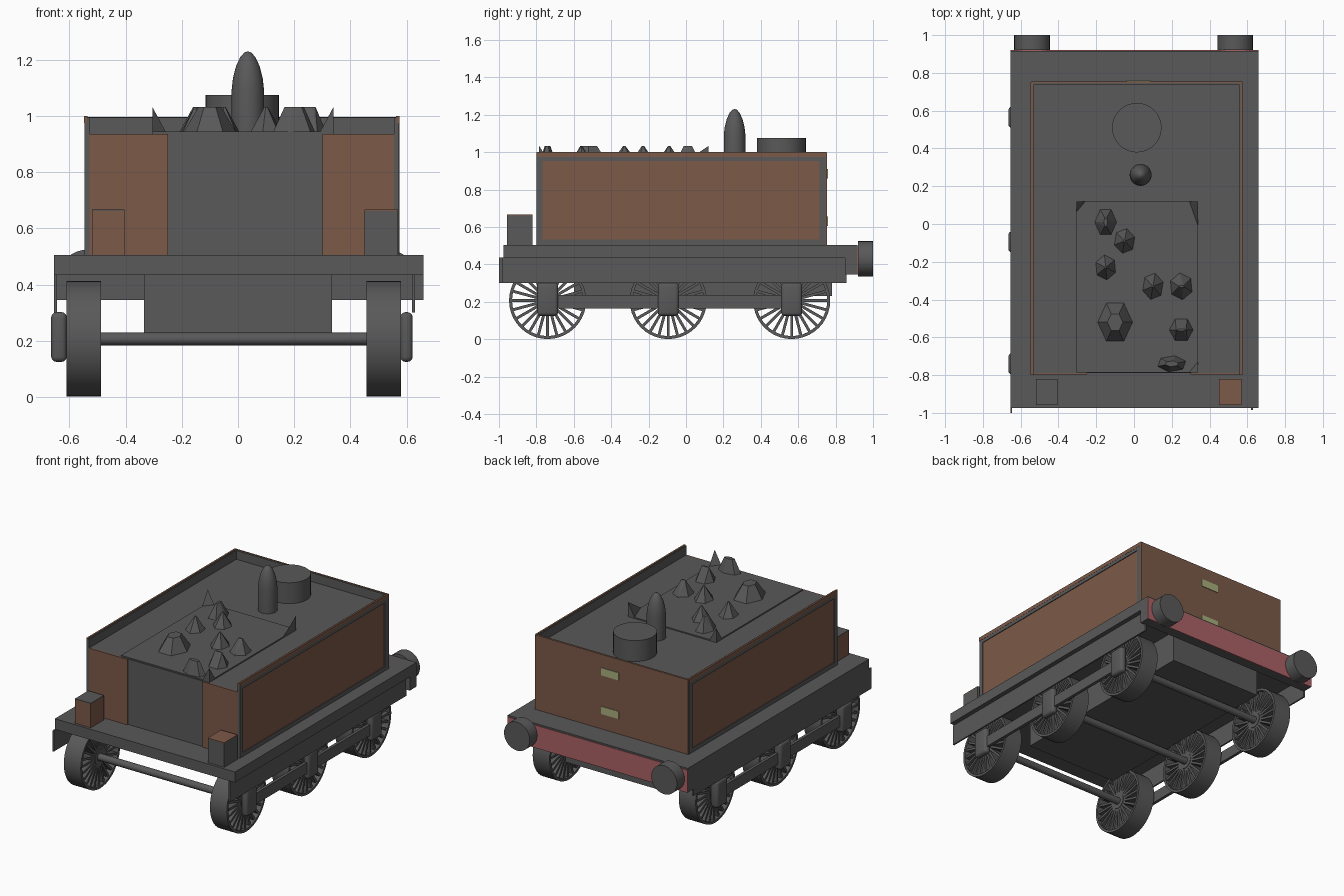
import bpy, bmesh, math
from mathutils import Matrix, Vector

if "Cube" in bpy.data.objects:
    bpy.data.objects.remove(bpy.data.objects["Cube"])


def material(name, rgb):
    m = bpy.data.materials.new(name)
    m.diffuse_color = (*rgb, 1)
    m.use_nodes = True
    m.node_tree.nodes["Principled BSDF"].inputs["Base Color"].default_value = m.diffuse_color
    return m


GREY = material("dark_grey", (0.10, 0.10, 0.10))
BROWN = material("brown", (0.20, 0.10, 0.065))
RED = material("beam_red", (0.41, 0.12, 0.13))
LABEL = material("pale_green", (0.40, 0.43, 0.20))


def finish(name, bm, mats, smooth=False):
    bmesh.ops.recalc_face_normals(bm, faces=bm.faces[:])
    me = bpy.data.meshes.new(name)
    bm.to_mesh(me)
    bm.free()
    for m in mats:
        me.materials.append(m)
    ob = bpy.data.objects.new(name, me)
    bpy.context.collection.objects.link(ob)
    if smooth:
        bpy.context.view_layer.objects.active = ob
        ob.select_set(True)
        bpy.ops.object.shade_smooth_by_angle(angle=math.radians(35))
        ob.select_set(False)
    return ob


def add_box(bm, x, y, z, turn=None):
    size = (x[1] - x[0], y[1] - y[0], z[1] - z[0])
    mid = ((x[0] + x[1]) / 2, (y[0] + y[1]) / 2, (z[0] + z[1]) / 2)
    m = Matrix.Translation(mid) @ Matrix.Diagonal((*size, 1))
    bmesh.ops.create_cube(bm, size=1, matrix=(turn @ m) if turn else m)


def box(name, x, y, z, mat=GREY, bevel=0):
    bm = bmesh.new()
    add_box(bm, x, y, z)
    if bevel:
        bmesh.ops.bevel(bm, geom=bm.edges[:], offset=bevel, segments=3,
                        profile=0.5, affect='EDGES')
    return finish(name, bm, [mat], bevel > 0)


def lathe(name, profile, place, mat=GREY, n=32):
    """Spin (radius, height) points around local z, then place the result."""
    bm = bmesh.new()
    vs = [bm.verts.new((r, 0, h)) for r, h in profile]
    es = [bm.edges.new(p) for p in zip(vs, vs[1:])]
    bmesh.ops.spin(bm, geom=vs + es, axis=(0, 0, 1), cent=(0, 0, 0),
                   angle=math.tau, steps=n)
    bmesh.ops.remove_doubles(bm, verts=bm.verts[:], dist=1e-5)
    bm.transform(place)
    return finish(name, bm, [mat], True)


def at(x, y, z):
    return Matrix.Translation((x, y, z))


TO_X = Matrix.Rotation(math.pi / 2, 4, 'Y')    # local z becomes +x
TO_Y = Matrix.Rotation(-math.pi / 2, 4, 'X')   # local z becomes +y

# Underframe: deck, side skirts, rear beam and floor box
box("deck", (-0.655, 0.66), (-0.975, 0.917), (0.435, 0.505))
box("left_skirt", (-0.655, -0.645), (-1.0, 0.858), (0.30, 0.437))
box("right_skirt", (0.62, 0.63), (-0.985, 0.858), (0.30, 0.437))
box("rear_beam", (-0.655, 0.66), (0.85, 0.916), (0.345, 0.437))
box("rear_beam_paint", (-0.655, 0.66), (0.914, 0.921), (0.345, 0.495), RED)
box("floor_box", (-0.335, 0.335), (-0.60, 0.78), (0.23, 0.437))

# Buffers
for side, x in (("left", -0.54), ("right", 0.535)):
    lathe(side + "_buffer", [(0, 0), (0.094, 0), (0.094, 0.08), (0, 0.08)],
          at(x, 0.92, 0.43) @ TO_Y)

# Wheels, axles, axle boxes
R, ZC = 0.206, 0.207
for i, y in enumerate((-0.74, -0.095, 0.565)):
    lathe(f"axle_{i}", [(0, -0.55), (0.023, -0.55), (0.023, 0.55), (0, 0.55)],
          at(-0.015, y, ZC) @ TO_X, n=16)
    for side, x0, x1 in (("left", -0.61, -0.487), ("right", 0.457, 0.58)):
        d = x1 - x0
        place = at(x0, y, ZC) @ TO_X
        lathe(f"{side}_tyre_{i}", [(R - 0.016, 0), (R, 0), (R, d),
                                   (R - 0.016, d), (R - 0.016, 0)], place, n=40)
        lathe(f"{side}_hub_{i}", [(0, 0.005), (0.05, 0.005), (0.05, d - 0.005),
                                  (0, d - 0.005)], place, n=24)
        bm = bmesh.new()
        for k in range(24):
            turn = Matrix.Rotation(math.tau * k / 24, 4, 'Z')
            add_box(bm, (0.04, R - 0.01), (-0.0075, 0.0075),
                    (0.008, d - 0.008), turn)
        bm.transform(place)
        finish(f"{side}_spokes_{i}", bm, [GREY])
    for side, x in (("left", (-0.665, -0.61)), ("right", (0.578, 0.622))):
        box(f"{side}_axle_box_{i}", x, (y - 0.056, y + 0.056),
            (0.125, 0.302), GREY, 0.018)
for side, x in (("left", (-0.645, -0.625)), ("right", (0.588, 0.608))):
    box(side + "_axle_bar", x, (-0.74, 0.565), (0.165, 0.237))

# Tank body with raised side and rear walls
box("tank_body", (-0.535, 0.56), (-0.79, 0.745), (0.505, 0.937))
box("rear_wall", (-0.535, 0.56), (0.738, 0.748), (0.93, 0.995))
box("rear_panel", (-0.545, 0.575), (0.746, 0.755), (0.505, 0.997), BROWN)
box("front_panel_left", (-0.54, -0.25), (-0.798, -0.789), (0.505, 0.937), BROWN)
box("front_panel_right", (0.30, 0.565), (-0.798, -0.789), (0.505, 0.937), BROWN)
for side, x, s in (("left", -0.535, -1), ("right", 0.562, 1)):
    def out(a, b):
        return tuple(sorted((x + s * a, x + s * b)))
    box(side + "_wall", out(-0.006, 0.003), (-0.80, 0.75), (0.505, 0.995))
    box(side + "_panel", out(0, 0.007), (-0.77, 0.715), (0.53, 0.955), BROWN)
    box(side + "_top_strip", out(0.001, 0.013), (-0.80, 0.75), (0.975, 1.0), BROWN)
    for part, ys, zs in (("front_rib", (-0.80, -0.768), (0.505, 0.975)),
                         ("rear_rib", (0.713, 0.75), (0.505, 0.975)),
                         ("low_rib", (-0.768, 0.713), (0.505, 0.532)),
                         ("high_rib", (-0.768, 0.713), (0.953, 0.975))):
        box(f"{side}_{part}", out(0.001, 0.012), ys, zs)
for i, z in enumerate((0.63, 0.885)):
    box(f"rear_label_{i}", (-0.04, 0.09), (0.754, 0.759), (z - 0.025, z + 0.025), LABEL)

# Front lockers: one with brown walls, one with a brown lid
box("left_locker", (-0.52, -0.405), (-0.958, -0.82), (0.505, 0.662), BROWN)
box("left_locker_lid", (-0.52, -0.405), (-0.958, -0.82), (0.66, 0.667))
box("right_locker", (0.45, 0.57), (-0.958, -0.82), (0.505, 0.662))
box("right_locker_lid", (0.45, 0.57), (-0.958, -0.82), (0.66, 0.667), BROWN)

# Water filler and rounded dome
lathe("water_filler", [(0, 0.93), (0.131, 0.93), (0.131, 1.075), (0, 1.075)],
      at(0.015, 0.51, 0))
lathe("dome", [(0.058, 0.93), (0.058, 1.09), (0.053, 1.135), (0.042, 1.178),
               (0.027, 1.21), (0.012, 1.227), (0, 1.231)], at(0.035, 0.26, 0))

# Coal tray and lumps: base centre, base half size, ridge half size
box("coal_tray", (-0.305, 0.34), (-0.785, 0.12), (0.93, 0.945))
lumps = [(-0.15, 0.01, 0.06, 0.08, 0.004, 0.02), (-0.05, -0.09, 0.06, 0.07, 0.0, 0.0),
         (-0.15, -0.23, 0.06, 0.07, 0.0, 0.0), (-0.10, -0.52, 0.095, 0.12, 0.035, 0.045),
         (0.10, -0.33, 0.06, 0.075, 0.0, 0.0), (0.25, -0.33, 0.065, 0.075, 0.01, 0.0),
         (0.25, -0.56, 0.065, 0.07, 0.02, 0.0), (0.20, -0.74, 0.08, 0.045, 0.03, 0.01)]
for i, (x, y, a, b, c, d) in enumerate(lumps):
    bm = bmesh.new()
    for k in range(6):
        t = math.tau * (k + 0.3 * (i % 3)) / 6
        u, v = math.cos(t), math.sin(t)
        bm.verts.new((x + a * u, y + b * v, 0.94))
        bm.verts.new((x + (c + 0.006) * u, y + (d + 0.006) * v, 1.033))
    bmesh.ops.convex_hull(bm, input=bm.verts[:])
    finish(f"coal_lump_{i}", bm, [GREY])

# Upturned corners of the tray
for i, (x, y, sx, sy) in enumerate(((-0.305, 0.12, 1, -1), (0.34, 0.12, -1, -1),
                                    (0.34, -0.785, -1, 1))):
    bm = bmesh.new()
    dx, dy = (0.05 * sx, (0.14 if i == 1 else 0.06) * sy)
    for p in ((x, y, 0.94), (x + dx, y, 0.94), (x, y + dy, 0.94), (x, y, 1.033)):
        bm.verts.new(p)
    bmesh.ops.convex_hull(bm, input=bm.verts[:])
    finish(f"tray_corner_{i}", bm, [GREY])
